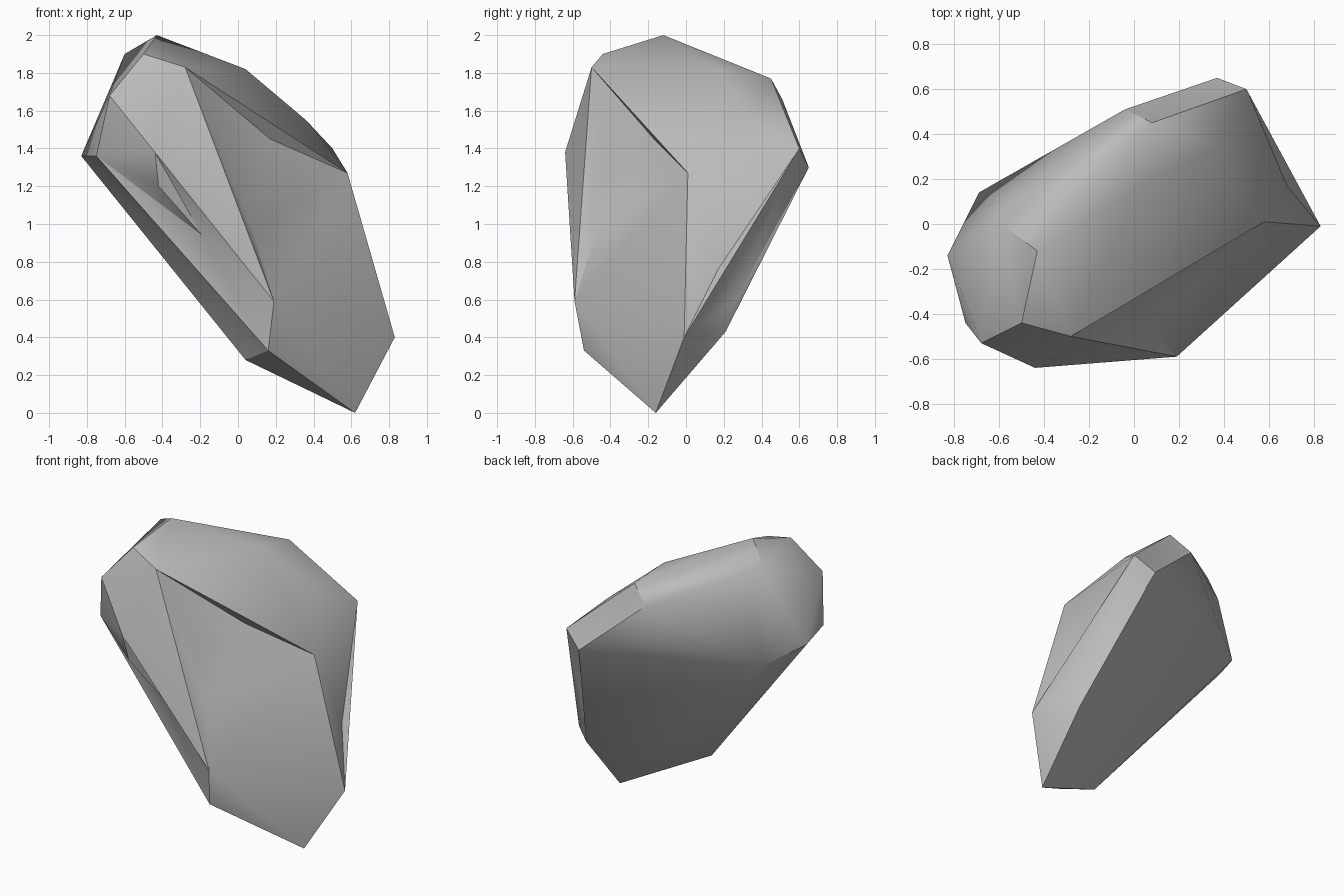
import bpy, bmesh, math
from mathutils import Vector
from mathutils.bvhtree import BVHTree

if "Cube" in bpy.data.objects:
    bpy.data.objects.remove(bpy.data.objects["Cube"])

# corners of the boulder, from the crown down to the foot
crown = [(-.43, -.12, 2.0), (-.60, .01, 1.90), (-.50, -.44, 1.90), (-.28, -.50, 1.83),
         (.04, .18, 1.82), (.08, .45, 1.77), (-.60, .11, 1.70), (-.68, -.53, 1.68),
         (-.04, .51, 1.66), (.20, .51, 1.59), (.36, .34, 1.55)]
waist = [(.50, .60, 1.40), (-.44, -.64, 1.38), (-.83, -.14, 1.36), (-.75, -.44, 1.36),
         (.37, .65, 1.30), (-.69, .14, 1.28), (.58, .01, 1.27), (-.42, -.60, 1.20)]
foot = [(-.27, -.36, .79), (.19, -.59, .59), (.62, .21, .43), (.83, -.01, .40),
        (.16, -.54, .33), (.04, -.34, .28), (.62, -.16, 0)]
# shallow hollows chipped into the sides
hollows = [(.17, -.17, 1.45), (-.04, .46, 1.41), (0, -.43, 1.25), (.07, -.47, .98),
           (-.19, -.52, .94), (.68, .17, .76), (.585, .26, .60)]
points = [Vector(p) for p in crown + waist + foot + hollows]
centre = sum(points, Vector()) / len(points)


def wrap(positions):
    """Skin the positions with a convex hull; buried ones stay loose."""
    bm = bmesh.new()
    for p in positions:
        bm.verts.new(p)
    bmesh.ops.convex_hull(bm, input=bm.verts[:])
    bm.verts.index_update()
    bm.verts.ensure_lookup_table()
    bm.normal_update()
    return bm


# raise buried points just through the skin so every point gets its own facets
raised = [p.copy() for p in points]
bm = wrap(raised)
for _ in range(6):
    buried = [v.index for v in bm.verts if not v.link_faces]
    if not buried:
        break
    tree = BVHTree.FromBMesh(bm)
    for i in buried:
        spot, normal, _f, _d = tree.find_nearest(raised[i])
        if normal.dot(spot - centre) < 0:
            normal = -normal
        raised[i] = spot + normal * .025
    bm.free()
    bm = wrap(raised)

# sink the raised points back to their true depth
for v, p in zip(bm.verts[:], points):
    v.co = p
bmesh.ops.delete(bm, geom=[v for v in bm.verts if not v.link_faces], context='VERTS')
bmesh.ops.recalc_face_normals(bm, faces=bm.faces[:])

mesh = bpy.data.meshes.new("boulder")
bm.to_mesh(mesh)
bm.free()
boulder = bpy.data.objects.new("boulder", mesh)
bpy.context.collection.objects.link(boulder)

# stone colour and soft shading with crisp ridges
stone = bpy.data.materials.new("grey stone")
stone.diffuse_color = (.5, .5, .5, 1)
stone.use_nodes = True
stone.node_tree.nodes["Principled BSDF"].inputs["Base Color"].default_value = stone.diffuse_color
mesh.materials.append(stone)
bpy.context.view_layer.objects.active = boulder
boulder.select_set(True)
bpy.ops.object.shade_smooth_by_angle(angle=math.radians(32))
